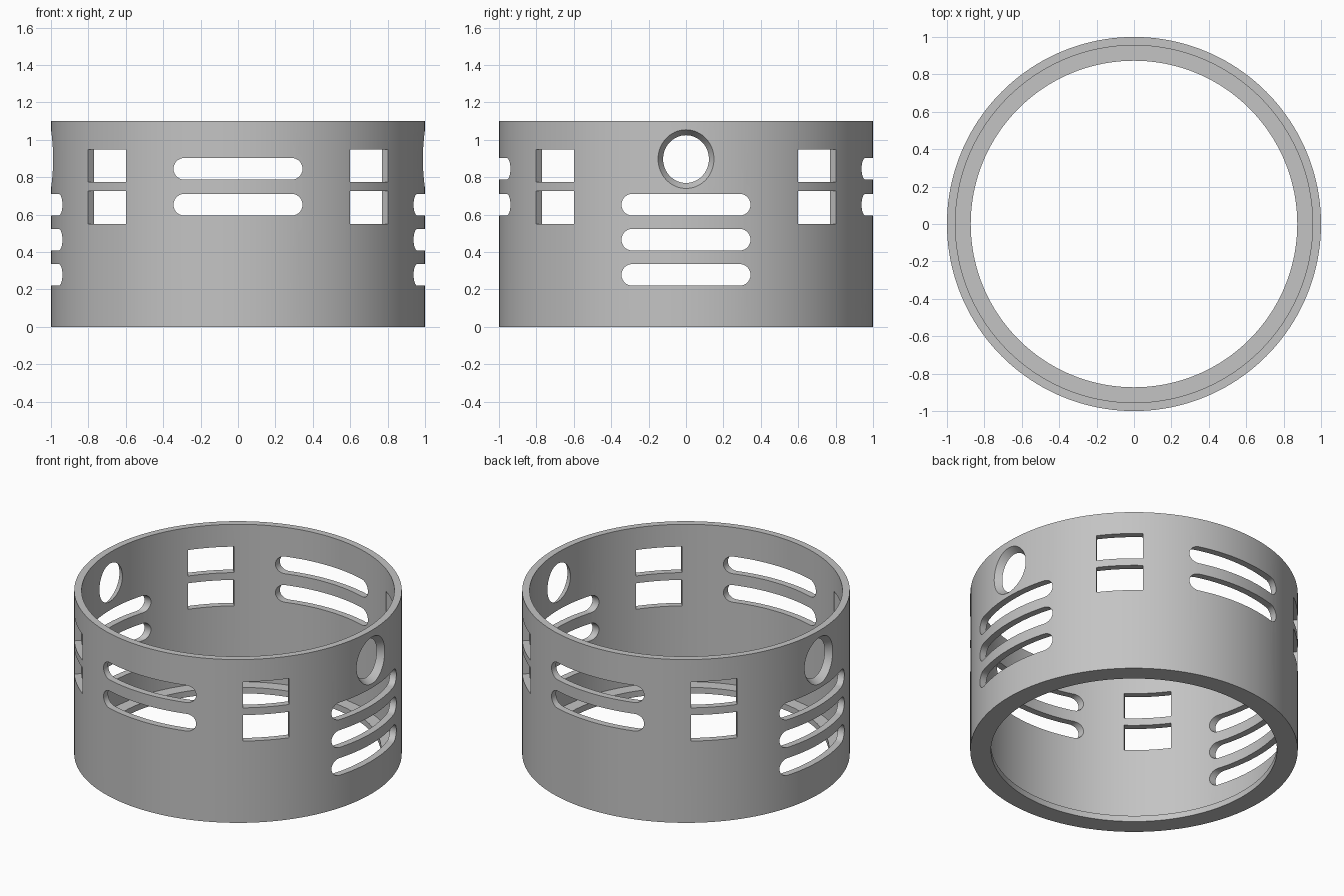
import bpy
import bmesh
from math import pi, sin, cos
from mathutils import Matrix, Vector

cube = bpy.data.objects.get("Cube")
if cube:
    bpy.data.objects.remove(cube, do_unlink=True)

SEGMENTS = 160

grey = bpy.data.materials.new("plain grey")
grey.use_nodes = True
colour = (0.55, 0.55, 0.55, 1)
grey.diffuse_color = colour
grey.node_tree.nodes["Principled BSDF"].inputs["Base Color"].default_value = colour


def make_object(name, bm):
    bmesh.ops.recalc_face_normals(bm, faces=bm.faces)
    mesh = bpy.data.meshes.new(name)
    bm.to_mesh(mesh)
    bm.free()
    mesh.materials.append(grey)
    obj = bpy.data.objects.new(name, mesh)
    bpy.context.collection.objects.link(obj)
    return obj


def add_prism(bm, outline, angle, near, far, height, near_scale=1):
    """Loft a (sideways, up) outline outwards along a radial direction."""
    turn = Matrix.Rotation(angle, 3, "Z")
    rings = []
    for r, s in ((near, near_scale), (far, 1)):
        rings.append([bm.verts.new(turn @ Vector((r, u * s, height + v * s)))
                      for u, v in outline])
    n = len(outline)
    bm.faces.new(rings[0])
    bm.faces.new(rings[1])
    for i in range(n):
        j = (i + 1) % n
        bm.faces.new((rings[0][i], rings[0][j], rings[1][j], rings[1][i]))


def rounded_slot(half_width, radius, steps=14):
    points = []
    for side, start in ((1, -pi / 2), (-1, pi / 2)):
        for i in range(steps + 1):
            a = start + pi * i / steps
            points.append((side * (half_width - radius) + radius * cos(a),
                           radius * sin(a)))
    return points


# Ring wall with a shallow inner ledge at the foot
profile = [(0.873, 0), (1, 0), (1, 1.1), (0.955, 1.1), (0.955, 0.04), (0.873, 0.04)]
bm = bmesh.new()
loops = [[bm.verts.new((r * cos(2 * pi * k / SEGMENTS), r * sin(2 * pi * k / SEGMENTS), z))
          for r, z in profile] for k in range(SEGMENTS)]
for k, loop in enumerate(loops):
    following = loops[(k + 1) % SEGMENTS]
    for i in range(len(profile)):
        j = (i + 1) % len(profile)
        bm.faces.new((loop[i], following[i], following[j], loop[j]))
ring = make_object("ring_wall", bm)

# Cutters for every opening
bm = bmesh.new()
slot = rounded_slot(0.345, 0.058)
window = [(-0.143, -0.0875), (0.143, -0.0875), (0.143, 0.0875), (-0.143, 0.0875)]
outer_radius, inner_radius = 0.17, 0.092
circle = [(outer_radius * cos(2 * pi * i / 64), outer_radius * sin(2 * pi * i / 64))
          for i in range(64)]

for half in (0, pi):
    # Side slots with a flared round hole above
    for z in (0.278, 0.466, 0.653):
        add_prism(bm, slot, half, 0.75, 1.1, z)
    add_prism(bm, circle, half, 0.9, 1.02, 0.897, inner_radius / outer_radius)
    # Front and back slots
    for z in (0.653, 0.845):
        add_prism(bm, slot, half + pi / 2, 0.75, 1.1, z)
    # Paired square windows on the diagonals
    for diagonal in (pi / 4, 3 * pi / 4):
        for z in (0.638, 0.862):
            add_prism(bm, window, half + diagonal, 0.8, 1.1, z)
cutter = make_object("opening_cutter", bm)
cutter.hide_render = True

# Cut the openings and discard the helper
cut = ring.modifiers.new("openings", "BOOLEAN")
cut.operation = "DIFFERENCE"
cut.solver = "EXACT"
cut.object = cutter
bpy.ops.object.select_all(action="DESELECT")
ring.select_set(True)
bpy.context.view_layer.objects.active = ring
bpy.ops.object.modifier_apply(modifier=cut.name)
bpy.data.objects.remove(cutter, do_unlink=True)
bpy.ops.object.shade_smooth_by_angle(angle=pi / 6)
